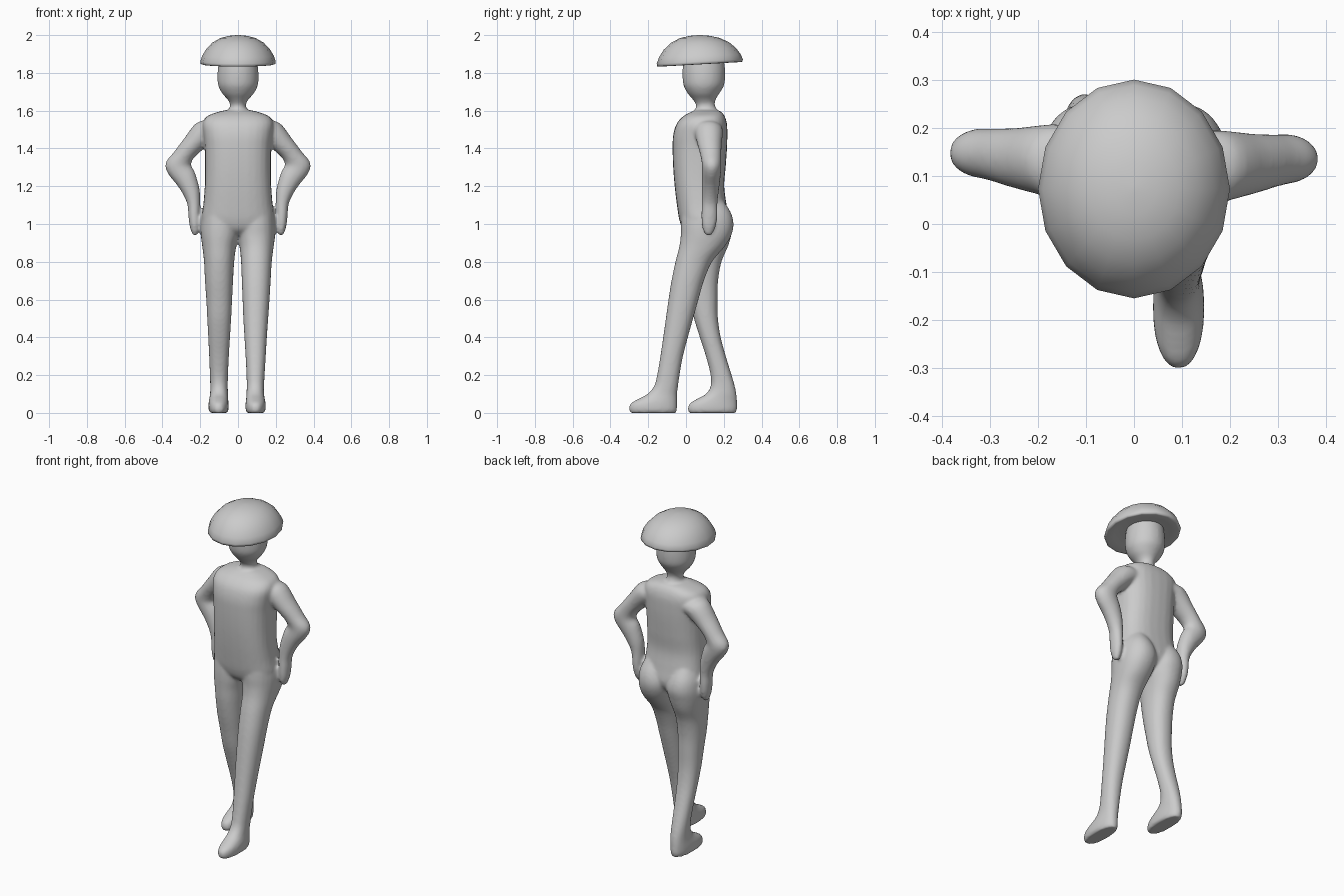
import bpy, bmesh
from math import sin, cos, pi, radians, copysign

SEG = 28


def spline(rows, steps=4):
    """Catmull-Rom resampling of section rows."""
    out = []
    for i in range(len(rows) - 1):
        p0, p1 = rows[max(i - 1, 0)], rows[i]
        p2, p3 = rows[i + 1], rows[min(i + 2, len(rows) - 1)]
        for k in range(steps):
            t = k / steps
            out.append([0.5 * (2 * b + (c - a) * t + (2 * a - 5 * b + 4 * c - d) * t * t
                               + (3 * b - a - 3 * c + d) * t ** 3)
                        for a, b, c, d in zip(p0, p1, p2, p3)])
    return out + [list(rows[-1])]


def loft(bm, rows, power=2.0, seg=SEG):
    """Closed tube; each row is x, y, z, half width, half depth, tilt."""
    def se(v):
        return copysign(abs(v) ** (2 / power), v)
    rings = []
    for x, y, z, a, b, tilt in rows:
        ring = []
        for i in range(seg):
            t = 2 * pi * i / seg
            u, v = a * se(cos(t)), b * se(sin(t))
            ring.append(bm.verts.new((x + u * cos(radians(tilt)), y + v,
                                      z + u * sin(radians(tilt)))))
        rings.append(ring)
    for r, q in zip(rings, rings[1:]):
        for i in range(seg):
            j = (i + 1) % seg
            bm.faces.new((r[i], r[j], q[j], q[i]))
    bm.faces.new(rings[0])
    bm.faces.new(rings[-1])


def box(z, x0, x1, y0, y1):
    """Horizontal section given by its extents."""
    return ((x0 + x1) / 2, (y0 + y1) / 2, z, (x1 - x0) / 2, (y1 - y0) / 2, 0)


def finish(bm, name):
    bmesh.ops.recalc_face_normals(bm, faces=bm.faces)
    me = bpy.data.meshes.new(name)
    bm.to_mesh(me)
    bm.free()
    ob = bpy.data.objects.new(name, me)
    bpy.context.collection.objects.link(ob)
    for p in me.polygons:
        p.use_smooth = True
    return ob


bm = bmesh.new()

# torso: z, half width, front y, back y
torso = [(0.94, .12, .02, .16), (0.97, .17, -.015, .2), (1.02, .193, -.035, .225),
         (1.1, .184, -.048, .215), (1.2, .176, -.06, .202), (1.3, .174, -.068, .21),
         (1.4, .176, -.071, .217), (1.47, .183, -.068, .219), (1.53, .188, -.05, .217),
         (1.57, .165, -.015, .205), (1.595, .10, .03, .185), (1.603, .06, .05, .16)]
loft(bm, spline([box(z, -w, w, f, b) for z, w, f, b in torso]), 2.6)

# neck and head
head = [(1.55, .08, .03, .19), (1.595, .055, .045, .17), (1.63, .042, .053, .153),
        (1.66, .056, .035, .158), (1.69, .083, .01, .176), (1.73, .104, -.012, .2),
        (1.77, .109, -.018, .207), (1.82, .107, -.018, .207), (1.875, .10, -.01, .2)]
loft(bm, spline([box(z, -w, w, f, b) for z, w, f, b in head]))

# legs with feet: z, inner x, outer x, front y, back y
front_leg = [(0, .045, .14, -.295, -.052), (.02, .04, .146, -.302, -.047),
             (.05, .04, .146, -.293, -.047), (.075, .043, .142, -.25, -.047),
             (.1, .045, .138, -.205, -.047), (.14, .046, .138, -.17, -.042),
             (.2, .045, .141, -.153, -.034), (.3, .04, .147, -.136, -.016),
             (.4, .034, .153, -.121, .01), (.5, .028, .16, -.107, .038),
             (.6, .024, .167, -.093, .066), (.7, .02, .173, -.077, .095),
             (.8, .016, .179, -.056, .138), (.88, .008, .189, -.036, .205),
             (.94, -.005, .197, -.028, .24), (1.0, -.01, .198, -.028, .252),
             (1.06, .01, .188, -.02, .238), (1.12, .04, .16, .02, .2)]
back_leg = [(0, .055, .15, .015, .264), (.02, .05, .156, .008, .271),
            (.05, .05, .156, .02, .271), (.075, .052, .152, .06, .27),
            (.1, .053, .148, .105, .267), (.14, .054, .147, .13, .259),
            (.2, .053, .149, .13, .242), (.3, .048, .153, .105, .211),
            (.4, .042, .158, .073, .184), (.5, .036, .163, .042, .169),
            (.6, .031, .168, .02, .167)]
back_leg += [(.7, .026, .175, -.002, .17), (.8, .02, .18, -.018, .188),
             (.88, .01, .189, -.024, .222)] + front_leg[14:]
for side, leg in ((1, front_leg), (-1, back_leg)):
    rows = [box(z, *sorted((side * a, side * b)), f, k) for z, a, b, f, k in leg]
    loft(bm, spline(rows), 2.2)

# arms with hands on hips: x, y, z, half width, half depth, tilt
arm = [(.11, .115, 1.5, .055, .075, 60), (.17, .12, 1.49, .067, .076, 44),
       (.24, .125, 1.42, .056, .064, 37), (.29, .132, 1.36, .053, .055, 25),
       (.316, .136, 1.305, .07, .051, 0), (.274, .132, 1.235, .057, .049, -30),
       (.246, .128, 1.17, .046, .045, -25), (.234, .125, 1.11, .035, .042, -10),
       (.232, .124, 1.05, .031, .043, 0), (.23, .122, 1.0, .028, .039, 0),
       (.228, .12, .96, .02, .027, 0), (.228, .12, .938, .008, .012, 0)]
for side, dy in ((1, 0), (-1, .012)):
    loft(bm, spline([(side * x, y + dy, z, a, b, side * t) for x, y, z, a, b, t in arm]))

# fuse the body parts into one soft surface
body = finish(bm, "body")
fuse = body.modifiers.new("fuse", 'REMESH')
fuse.mode = 'VOXEL'
fuse.voxel_size = 0.009
fuse.use_smooth_shade = True
soft = body.modifiers.new("soften", 'SMOOTH')
soft.factor = 0.5
soft.iterations = 6

# wide domed hat, sixteen sided, slightly tilted brim
bm = bmesh.new()
hat = [(.48, 1.858), (.75, 1.852), (.94, 1.845), (.99, 1.847), (1, 1.86), (.95, 1.89),
       (.84, 1.927), (.68, 1.96), (.47, 1.984), (.24, 1.996), (.04, 2.0)]
loft(bm, [(0, .073, z, .2 * r, .228 * r, 0) for r, z in hat], seg=16)
for v in bm.verts:
    v.co.z += .055 * (v.co.y - .073) * (2 - v.co.z) / .15
finish(bm, "hat")
